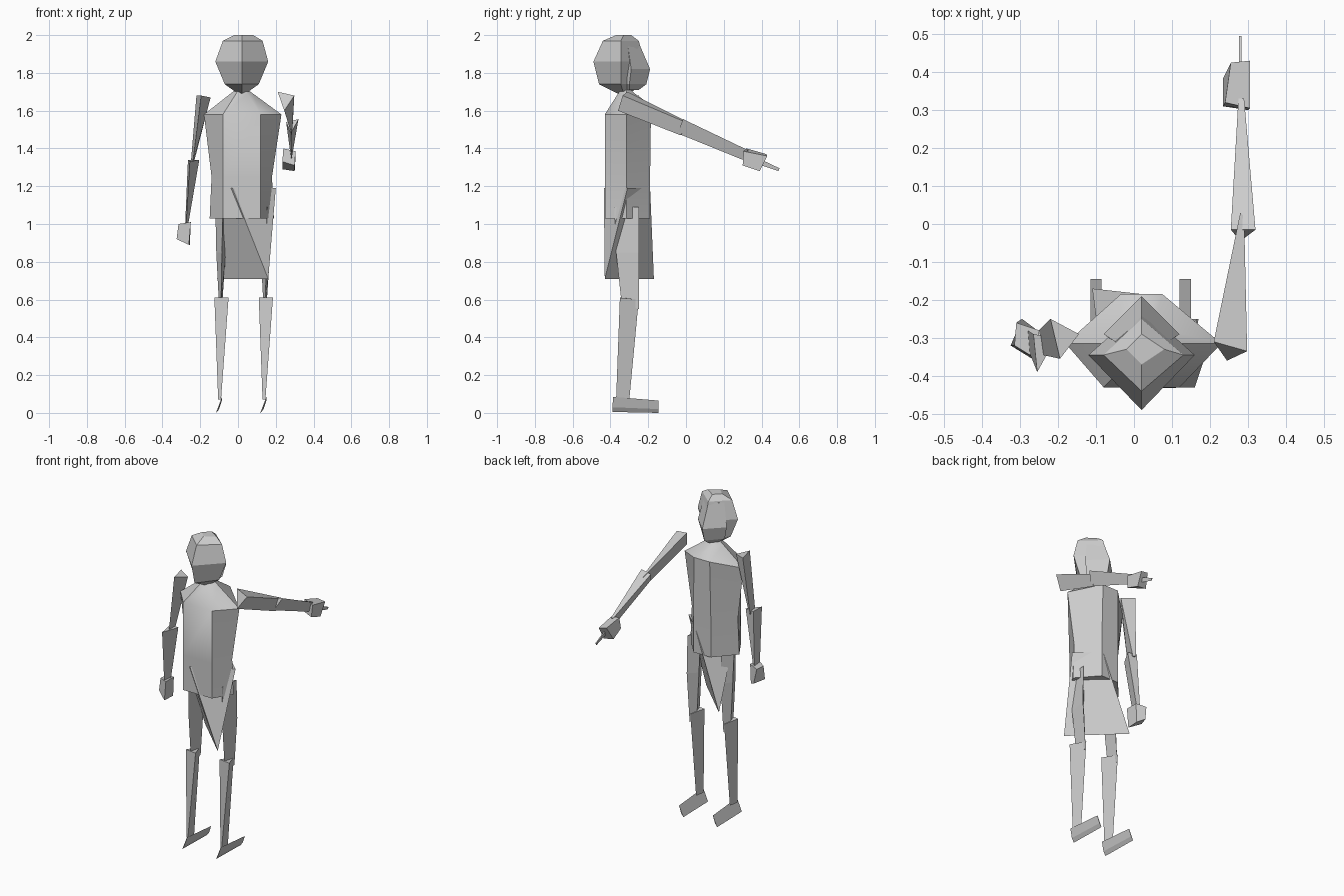
import bpy, bmesh
from mathutils import Vector


def loft(name, rings, smooth=False):
    """Skin a stack of equal-length point rings and cap both ends."""
    bm = bmesh.new()
    vs = [[bm.verts.new(p) for p in r] for r in rings]
    n = len(vs[0])
    for a, b in zip(vs, vs[1:]):
        for i in range(n):
            j = (i + 1) % n
            bm.faces.new((a[i], a[j], b[j], b[i]))
    bm.faces.new(vs[0][::-1])
    bm.faces.new(vs[-1])
    bmesh.ops.remove_doubles(bm, verts=bm.verts, dist=0.001)
    bmesh.ops.recalc_face_normals(bm, faces=bm.faces)
    me = bpy.data.meshes.new(name)
    bm.to_mesh(me)
    bm.free()
    ob = bpy.data.objects.new(name, me)
    bpy.context.collection.objects.link(ob)
    if smooth:
        bpy.context.view_layer.objects.active = ob
        ob.select_set(True)
        bpy.ops.object.shade_smooth_by_angle(angle=0.7)
        ob.select_set(False)
    return ob


def diamond(z, x0, x1, y0, y1, ym=-0.345, cx=0.02):
    return [(x0, ym, z), (cx, y0, z), (x1, ym, z), (cx, y1, z)]


def hexagon(z, x0, x1, y0, y1, xb, xf, ym=-0.315, cx=0.02, zf=0.0):
    return [(x0, ym, z), (cx - xb, y0, z), (cx + xb, y0, z),
            (x1, ym, z), (cx + xf, y1, z + zf), (cx - xf, y1, z + zf)]


# Head: four-sided stack with a ridge down the back
loft("head", [
    diamond(1.69, 0.00, 0.04, -0.36, -0.30, -0.33),
    diamond(1.74, -0.07, 0.11, -0.46, -0.23),
    diamond(1.86, -0.12, 0.16, -0.49, -0.22),
    diamond(1.97, -0.08, 0.13, -0.44, -0.25),
    diamond(2.00, -0.02, 0.08, -0.37, -0.29, -0.33),
])
# Face wedge
loft("face", [
    diamond(1.71, -0.02, 0.06, -0.34, -0.25, -0.30),
    diamond(1.74, -0.06, 0.10, -0.36, -0.21, -0.30),
    diamond(1.82, -0.08, 0.12, -0.36, -0.19, -0.29),
    diamond(1.96, -0.05, 0.09, -0.36, -0.25, -0.31),
])

# Torso
loft("torso", [
    hexagon(1.03, -0.15, 0.19, -0.43, -0.19, 0.10, 0.06),
    hexagon(1.25, -0.14, 0.18, -0.43, -0.19, 0.10, 0.06),
    hexagon(1.58, -0.18, 0.23, -0.43, -0.185, 0.10, 0.055, zf=0.05),
    hexagon(1.69, -0.04, 0.08, -0.36, -0.27, 0.03, 0.03),
    hexagon(1.72, 0.00, 0.04, -0.34, -0.30, 0.01, 0.01),
], smooth=True)

# Cloth skirt: a turned block tapering to one diagonal hem
hem_a, hem_b = (0.16, -0.43, 0.71), (-0.11, -0.17, 0.71)
loft("skirt", [
    [(0.20, -0.31, 1.19), (0.07, -0.19, 1.19), (-0.08, -0.40, 1.19), (-0.03, -0.435, 1.19)],
    [hem_a, hem_b, hem_b, hem_a],
])

# Legs: the same three-sided limbs repeated on each side
for side, dx in (("left", 0.0), ("right", 0.235)):
    def at(pts):
        return [(x + dx, y, z) for x, y, z in pts]
    loft(side + "_thigh", [
        at([(-0.12, -0.31, 1.09), (-0.07, -0.25, 1.09), (-0.08, -0.38, 1.09)]),
        at([(-0.115, -0.30, 0.85), (-0.065, -0.25, 0.85), (-0.085, -0.37, 0.85)]),
        at([(-0.10, -0.30, 0.56), (-0.085, -0.25, 0.55), (-0.09, -0.34, 0.57)]),
    ])
    loft(side + "_shin", [
        at([(-0.125, -0.34, 0.61), (-0.05, -0.35, 0.61), (-0.09, -0.25, 0.60)]),
        at([(-0.105, -0.36, 0.07), (-0.09, -0.37, 0.07), (-0.095, -0.30, 0.07)]),
    ])
    loft(side + "_foot", [
        at([(-0.115, -0.39, 0.005), (-0.10, -0.39, 0.03), (-0.085, -0.385, 0.085)]),
        at([(-0.115, -0.145, 0.0), (-0.10, -0.145, 0.02), (-0.085, -0.145, 0.065)]),
    ])

# Lowered arm
loft("left_upper_arm", [
    [(-0.22, -0.25, 1.68), (-0.145, -0.29, 1.67), (-0.195, -0.355, 1.68)],
    [(-0.25, -0.28, 1.32), (-0.235, -0.29, 1.32), (-0.24, -0.345, 1.32)],
])
loft("left_forearm", [
    [(-0.265, -0.29, 1.34), (-0.205, -0.30, 1.34), (-0.255, -0.39, 1.33)],
    [(-0.28, -0.28, 0.99), (-0.265, -0.29, 0.99), (-0.275, -0.34, 0.99)],
])
loft("left_hand", [
    [(-0.31, -0.26, 1.00), (-0.25, -0.28, 1.01), (-0.25, -0.36, 1.01), (-0.315, -0.32, 1.00)],
    [(-0.295, -0.25, 0.91), (-0.255, -0.28, 0.89), (-0.26, -0.36, 0.89), (-0.325, -0.32, 0.92)],
])

# Pointing arm
loft("right_upper_arm", [
    [(0.21, -0.31, 1.70), (0.298, -0.335, 1.68), (0.245, -0.36, 1.60)],
    [(0.28, 0.03, 1.53), (0.29, 0.02, 1.53), (0.285, -0.03, 1.47)],
])
loft("right_forearm", [
    [(0.255, -0.015, 1.54), (0.32, -0.015, 1.555), (0.28, -0.045, 1.48)],
    [(0.275, 0.33, 1.39), (0.29, 0.33, 1.39), (0.283, 0.30, 1.34)],
])
loft("right_hand", [
    [(0.24, 0.32, 1.40), (0.305, 0.305, 1.385), (0.30, 0.30, 1.31), (0.235, 0.31, 1.33)],
    [(0.255, 0.425, 1.37), (0.305, 0.43, 1.36), (0.30, 0.39, 1.28), (0.235, 0.385, 1.29)],
])
loft("pointing_finger", [
    [(0.276, 0.40, 1.34), (0.284, 0.40, 1.34), (0.28, 0.40, 1.31)],
    [(0.277, 0.495, 1.295), (0.283, 0.495, 1.295), (0.28, 0.49, 1.28)],
])
